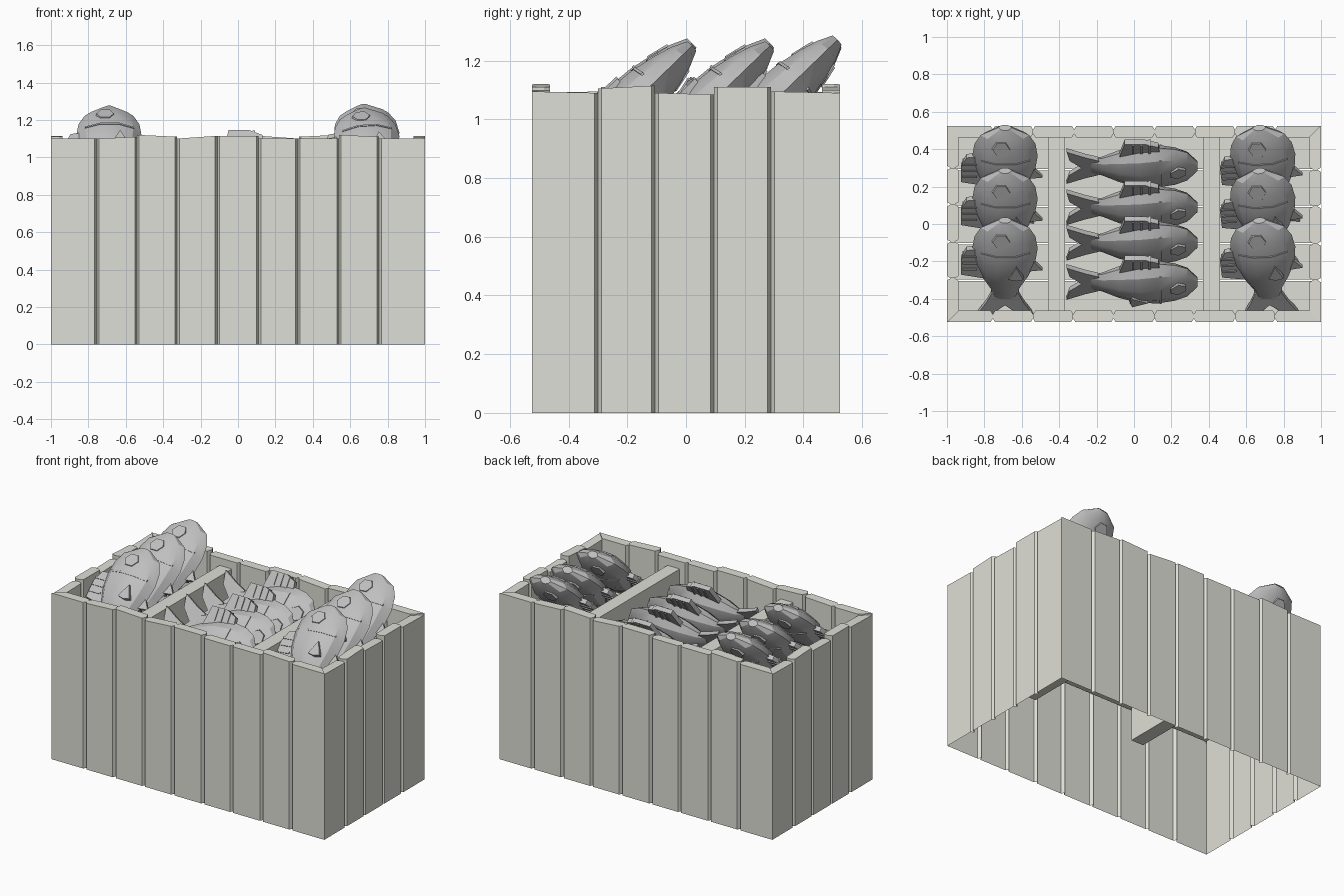
import bpy, bmesh, math
from mathutils import Matrix, Vector

cube = bpy.data.objects.get("Cube")
if cube:
    bpy.data.objects.remove(cube, do_unlink=True)


def material(name, rgb):
    m = bpy.data.materials.new(name)
    m.use_nodes = True
    m.diffuse_color = (*rgb, 1)
    m.node_tree.nodes["Principled BSDF"].inputs["Base Color"].default_value = (*rgb, 1)
    return m


wood = material("pale_wood", (0.74, 0.74, 0.68))
scales = material("silver_grey", (0.52, 0.52, 0.52))


def add_prism(bm, bottom, top):
    """Closed solid between two matching rings of points."""
    a = [bm.verts.new(p) for p in bottom]
    b = [bm.verts.new(p) for p in top]
    n = len(a)
    faces = [bm.faces.new(a[::-1]), bm.faces.new(b)]
    for i in range(n):
        j = (i + 1) % n
        faces.append(bm.faces.new((a[i], a[j], b[j], b[i])))
    bmesh.ops.recalc_face_normals(bm, faces=faces)


def make_mesh(name, bm, mat):
    mesh = bpy.data.meshes.new(name)
    bm.to_mesh(mesh)
    bm.free()
    mesh.materials.append(mat)
    return mesh


def make_object(name, mesh, matrix=Matrix()):
    ob = bpy.data.objects.new(name, mesh)
    bpy.context.collection.objects.link(ob)
    ob.matrix_world = matrix
    return ob


def box(name, lo, hi, mat):
    bm = bmesh.new()
    ring = [(lo[0], lo[1]), (hi[0], lo[1]), (hi[0], hi[1]), (lo[0], hi[1])]
    add_prism(bm, [(x, y, lo[2]) for x, y in ring], [(x, y, hi[2]) for x, y in ring])
    return make_object(name, make_mesh(name, bm, mat))


# Crate walls: chamfered planks, thick above the floor and a single skin below it
THICK = 0.062
FLOOR = 0.75


def wall(name, offset, angle, edges, tops):
    """Planks along local x, outer face at local y = -offset."""
    c, d = 0.012, 0.02
    for i, (z0, z1) in enumerate(tops):
        a, b = edges[i], edges[i + 1]
        left = [(a, THICK - d), (a, d), (a + c, 0)]
        right = [(b - c, 0), (b, d), (b, THICK - d)]
        inner = [(b - c, THICK), (a + c, THICK)]
        if i == 0:
            left, inner[1] = [(a, 0)], (a + THICK, THICK)
        if i == len(tops) - 1:
            right, inner[0] = [(b, 0)], (b - THICK, THICK)
        ring = left + right + inner
        slope = (z1 - z0) / (b - a)
        bm = bmesh.new()
        top = [bm.verts.new((x, y - offset, z0 + slope * (x - a))) for x, y in ring]
        bm.faces.new(top)
        for k, (p, q) in enumerate(zip(ring, ring[1:] + ring[:1])):
            low = 0 if max(p[1], q[1]) <= d else FLOOR
            lp, lq = [bm.verts.new((x, y - offset, low)) for x, y in (p, q)]
            bm.faces.new((lp, lq, top[(k + 1) % len(top)], top[k]))
        bmesh.ops.remove_doubles(bm, verts=bm.verts[:], dist=0.0001)
        part = f"{name}_plank_{i + 1}"
        make_object(part, make_mesh(part, bm, wood), Matrix.Rotation(angle, 4, "Z"))


long_edges = [-1, -0.755, -0.54, -0.325, -0.11, 0.11, 0.32, 0.54, 0.755, 1]
short_edges = [-0.525, -0.3, -0.105, 0.095, 0.29, 0.525]
long_tops = [(1.10, 1.10), (1.10, 1.11), (1.12, 1.11), (1.10, 1.115), (1.115, 1.115),
             (1.10, 1.10), (1.10, 1.10), (1.12, 1.11), (1.10, 1.10)]
short_tops = [(1.095, 1.09), (1.105, 1.115), (1.09, 1.085), (1.11, 1.11), (1.095, 1.09)]
wall("front", 0.525, 0, long_edges, long_tops)
wall("back", 0.525, math.pi, long_edges, long_tops)
wall("left", 1, math.pi / 2, short_edges, short_tops)
wall("right", 1, -math.pi / 2, short_edges, short_tops)

# Dividers and raised floor boards
for side, x in (("right", -0.415), ("left", 0.415)):
    box(f"{side}_divider", (x - 0.045, -0.465, 0.52), (x + 0.045, 0.465, 1.05), wood)
for i in range(5):
    lo = max(short_edges[i] + 0.004, -0.5)
    hi = min(short_edges[i + 1] - 0.004, 0.5)
    box(f"floor_board_{i + 1}", (-0.975, lo, FLOOR), (0.975, hi, FLOOR + 0.03), wood)


# Fish: head along +x, back along +y, visible flank along +z
def plate(bm, outline, z, thick):
    add_prism(bm, [(x, y, z - thick / 2) for x, y in outline],
              [(x, y, z + thick / 2) for x, y in outline])


def flank(h, t):
    """Upper half of a body section, from back to belly."""
    return [(h * 0.72, t * 0.65), (h * 0.25, t), (-h * 0.3, t), (-h * 0.75, t * 0.62)]


def fish_mesh():
    bm = bmesh.new()
    # Body lofted through sections: position, half height, half thickness
    stations = [(0.34, 0.035, 0.022), (0.285, 0.13, 0.046), (0.22, 0.163, 0.064),
                (0.13, 0.175, 0.082), (0.03, 0.162, 0.09), (-0.08, 0.122, 0.068),
                (-0.17, 0.075, 0.038), (-0.23, 0.07, 0.016)]
    rings = []
    for x, h, t in stations:
        side = flank(h, t)
        ring = [(h, 0)] + side + [(-h, 0)] + [(y, -z) for y, z in side[::-1]]
        rings.append([bm.verts.new((x, y, z)) for y, z in ring])
    for r, s in zip(rings, rings[1:]):
        for i in range(len(r)):
            j = (i + 1) % len(r)
            bm.faces.new((r[i], r[j], s[j], s[i]))
    bm.faces.new(rings[0])
    bm.faces.new(rings[-1][::-1])
    bmesh.ops.recalc_face_normals(bm, faces=bm.faces[:])
    # Forked tail
    for s in (1, -1):
        plate(bm, [(-0.17, 0), (-0.19, 0.07 * s), (-0.26, 0.1 * s),
                   (-0.36, 0.155 * s), (-0.345, 0.07 * s), (-0.28, 0)], 0, 0.026)
    # Back fin with rays, belly fin
    plate(bm, [(0.14, 0.13), (0.13, 0.205), (0.06, 0.235), (-0.05, 0.235), (-0.08, 0.1)], 0, 0.03)
    for k in range(3):
        x = 0.09 - 0.045 * k
        plate(bm, [(x, 0.15), (x, 0.228), (x - 0.012, 0.228), (x - 0.012, 0.15)], 0, 0.042)
    plate(bm, [(0.06, -0.14), (-0.02, -0.2), (-0.03, -0.12)], 0, 0.024)
    # Gill band following the flanks
    side = flank(0.179, 0.084)
    band = side + [(y, -z) for y, z in side[::-1]]
    add_prism(bm, [(0.136, y, z) for y, z in band], [(0.146, y, z) for y, z in band])
    # Eyes and side fins on both flanks
    for s in (1, -1):
        tilt = Matrix.Rotation(0.22 * s, 4, "Y")
        bmesh.ops.create_cone(
            bm, cap_ends=True, segments=6, radius1=0.052, radius2=0.046, depth=0.018,
            matrix=Matrix.Translation((0.235, 0.02, 0.056 * s)) @ tilt
            @ Matrix.Rotation(0 if s > 0 else math.pi, 4, "X"))
        plate(bm, [(0.075, -0.06), (-0.01, -0.02), (-0.02, -0.06), (-0.01, -0.1)], 0.083 * s, 0.028)
    return make_mesh("fish", bm, scales)


mesh = fish_mesh()


def place_fish(name, origin, x_axis, y_axis, spin=0.0):
    x, y = Vector(x_axis).normalized(), Vector(y_axis).normalized()
    rot = Matrix((x, y, x.cross(y))).transposed().to_4x4()
    return make_object(name, mesh, Matrix.Translation(origin) @ rot @ Matrix.Rotation(spin, 4, "Z"))


# Leaning fish in both end compartments
c, s = math.cos(math.radians(44)), math.sin(math.radians(44))
fish = []
for side, x, tops, spin in (("right", -0.69, (1.26, 1.26, 1.26), 0.0),
                            ("left", 0.70, (1.25, 1.25, 1.27), 0.09)):
    for i, (y, top) in enumerate(zip((0.02, 0.285, 0.515), tops)):
        origin = (x, y - 0.34 * c, top - 0.34 * s)
        fish.append(place_fish(f"{side}_fish_{i + 1}", origin, (0, c, s), (-1, 0, 0), spin))

# Row of fish resting on their bellies in the middle
roll = math.radians(57)
for i, y in enumerate((-0.31, -0.10, 0.09, 0.31)):
    fish.append(place_fish(f"middle_fish_{i + 1}", (0, y, 0.94), (1, 0, 0),
                           (0, math.cos(roll), math.sin(roll))))

# Soften the fish facets while keeping fin edges sharp
bpy.ops.object.select_all(action="DESELECT")
fish[0].select_set(True)
bpy.context.view_layer.objects.active = fish[0]
bpy.ops.object.shade_smooth_by_angle(angle=math.radians(25))
